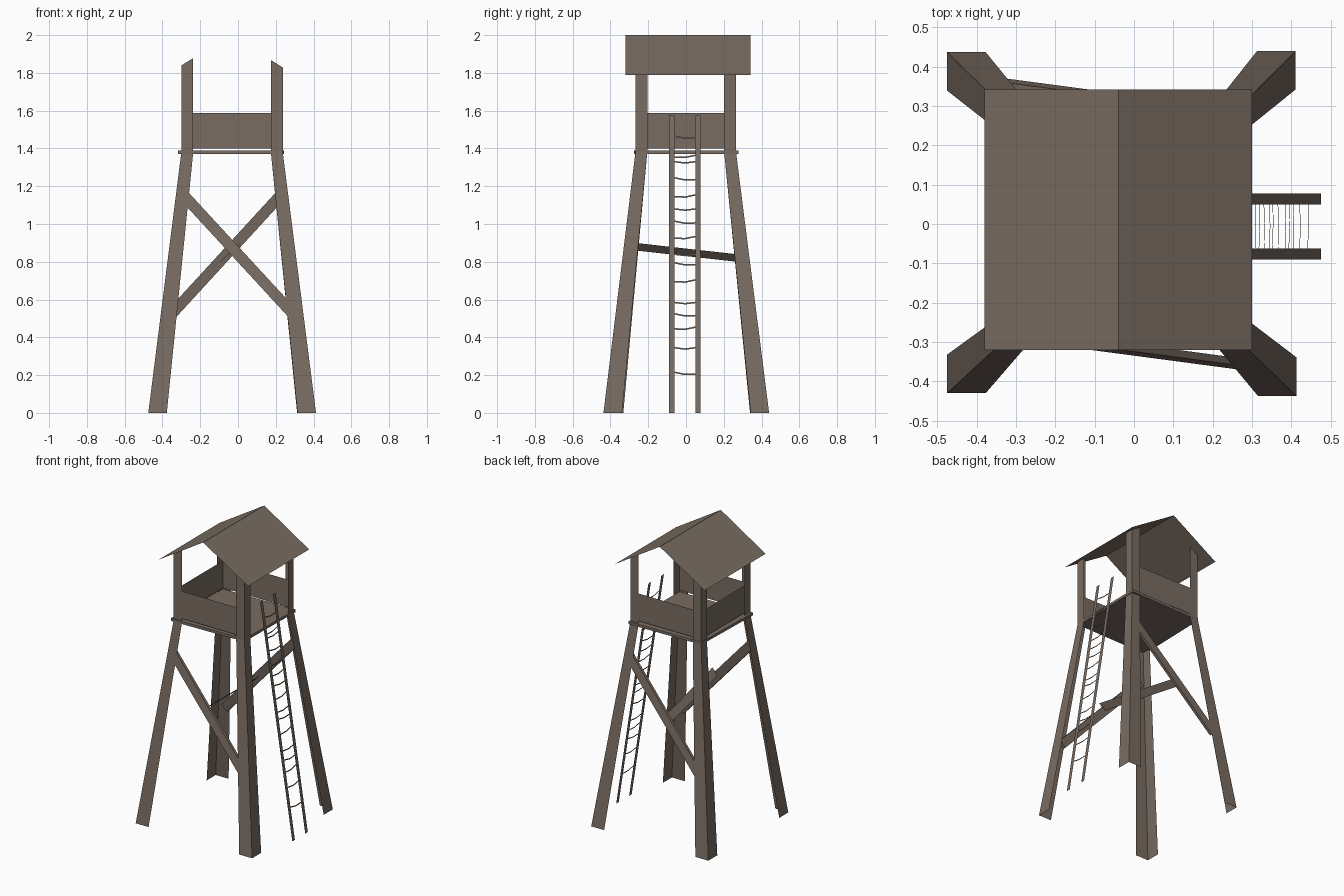
import bpy
from mathutils import Vector

if "Cube" in bpy.data.objects:
    bpy.data.objects.remove(bpy.data.objects["Cube"])

wood = bpy.data.materials.new("weathered_brown_wood")
wood.diffuse_color = (0.19, 0.15, 0.122, 1)
wood.use_nodes = True
wood.node_tree.nodes["Principled BSDF"].inputs["Base Color"].default_value = wood.diffuse_color


def mesh(name, verts, faces):
    me = bpy.data.meshes.new(name)
    me.from_pydata([tuple(v) for v in verts], [], faces)
    me.materials.append(wood)
    ob = bpy.data.objects.new(name, me)
    bpy.context.collection.objects.link(ob)
    return ob


def quad(name, pts, outward):
    """Single flat sheet, turned so that it faces outward."""
    p = [Vector(v) for v in pts]
    if (p[1] - p[0]).cross(p[2] - p[0]).dot(Vector(outward)) < 0:
        p.reverse()
    return mesh(name, p, [range(4)])


def prism(name, lower, upper):
    """Closed solid between two matching quads."""
    faces = [(3, 2, 1, 0), (4, 5, 6, 7)]
    faces += [(i, (i + 1) % 4, (i + 1) % 4 + 4, i + 4) for i in range(4)]
    return mesh(name, list(lower) + list(upper), faces)


RIDGE_X, RIDGE_Z, EAVE_Z, HALF = -0.04, 2.0, 1.79, 0.34
DECK = 1.38


def roof_z(x):
    return RIDGE_Z - (RIDGE_Z - EAVE_Z) * abs(x - RIDGE_X) / HALF


# Four angle-section legs, splayed below the deck and upright above it
corners = {
    "front_left": ((-0.475, -0.43), (-0.30, -0.268)),
    "front_right": ((0.413, -0.437), (0.237, -0.268)),
    "back_left": ((-0.475, 0.437), (-0.30, 0.265)),
    "back_right": ((0.411, 0.44), (0.237, 0.265)),
}
for name, (foot, top) in corners.items():
    sx = 1 if foot[0] > 0 else -1
    sy = 1 if foot[1] > 0 else -1
    verts = []
    for (x, y), z, w in ((foot, 0, 0.098), (top, DECK, 0.063), (top, None, 0.063)):
        for px, py in ((x - sx * w, y), (x, y), (x, y - sy * w)):
            verts.append((px, py, roof_z(px) if z is None else z))
    faces = [(0, 1, 4, 3), (1, 2, 5, 4), (3, 4, 7, 6), (4, 5, 8, 7)]
    if sx * sy > 0:
        faces = [f[::-1] for f in faces]
    mesh(name + "_leg", verts, faces)

# Deck, slightly skewed against the legs
deck = [(-0.318, -0.274), (0.233, -0.262), (0.243, 0.278), (-0.304, 0.266)]
prism("deck", [(x, y, 1.37) for x, y in deck], [(x, y, 1.388) for x, y in deck])

# Parapet boards on three sides, the ladder side stays open
xl, xr, yf, yb = -0.292, 0.23, -0.26, 0.257
for name, a, b, out in (
    ("front_board", (xl, yf), (xr, yf), (0, -1, 0)),
    ("back_board", (xl, yb), (xr, yb), (0, 1, 0)),
    ("left_board", (xl, yf), (xl, yb), (-1, 0, 0)),
):
    quad(name, [(*a, 1.40), (*b, 1.40), (*b, 1.588), (*a, 1.588)], out)

# Gable roof of two thin sheets
for name, s in (("left_roof", -1), ("right_roof", 1)):
    ex = RIDGE_X + s * HALF
    quad(name, [(RIDGE_X, -0.32, RIDGE_Z), (RIDGE_X, 0.342, RIDGE_Z),
                (ex, 0.342, EAVE_Z), (ex, -0.32, EAVE_Z)], (s, 0, 1))


# Diagonal braces lying along the leaning front and back
def brace(name, a, b, side):
    d = (Vector(b) - Vector(a)).normalized()
    n = Vector((-d.y, d.x)) * 0.029
    ring = [Vector(a) + n, Vector(a) - n, Vector(b) - n, Vector(b) + n]

    def layer(depth):
        return [(p.x, side * (0.435 - 0.122 * p.y - depth), p.y) for p in ring]
    layers = (layer(0.022), layer(0.003))
    prism(name, *(layers if side > 0 else layers[::-1]))


brace("front_brace", (-0.29, 1.155), (0.29, 0.525), -1)
brace("back_brace", (0.23, 1.157), (-0.35, 0.525), 1)

# Tilted tie strip between the braces
quad("middle_tie", [(-0.02, -0.315, 0.865), (0.02, -0.315, 0.905),
                    (-0.06, 0.315, 0.835), (-0.10, 0.315, 0.795)], (-1, 0, 1))


# Ladder of flat rails with thin sagging rungs
def ladder_x(z):
    return 0.475 - 0.155 * z


for name, y0, y1 in (("front_rail", -0.09, -0.062), ("back_rail", 0.05, 0.078)):
    quad(name, [(ladder_x(0), y0, 0), (ladder_x(0), y1, 0),
                (ladder_x(1.575), y1, 1.575), (ladder_x(1.575), y0, 1.575)], (1, 0, 0))

for i, z in enumerate((0.21, 0.345, 0.45, 0.52, 0.585, 0.70, 0.79, 0.84, 0.93,
                       1.01, 1.08, 1.15, 1.24, 1.33, 1.36, 1.46)):
    tilt = 0.005 * (i % 3 - 1)
    rung = []
    for y, sag in ((-0.063, 0), (-0.005, 0.007), (0.052, 0)):
        zc = z - sag + tilt * y / 0.06
        for dz in (-0.004, 0.004):
            rung.append((ladder_x(zc + dz), y, zc + dz))
    mesh("rung_%02d" % (i + 1), rung, [(0, 2, 3, 1), (2, 4, 5, 3)])
